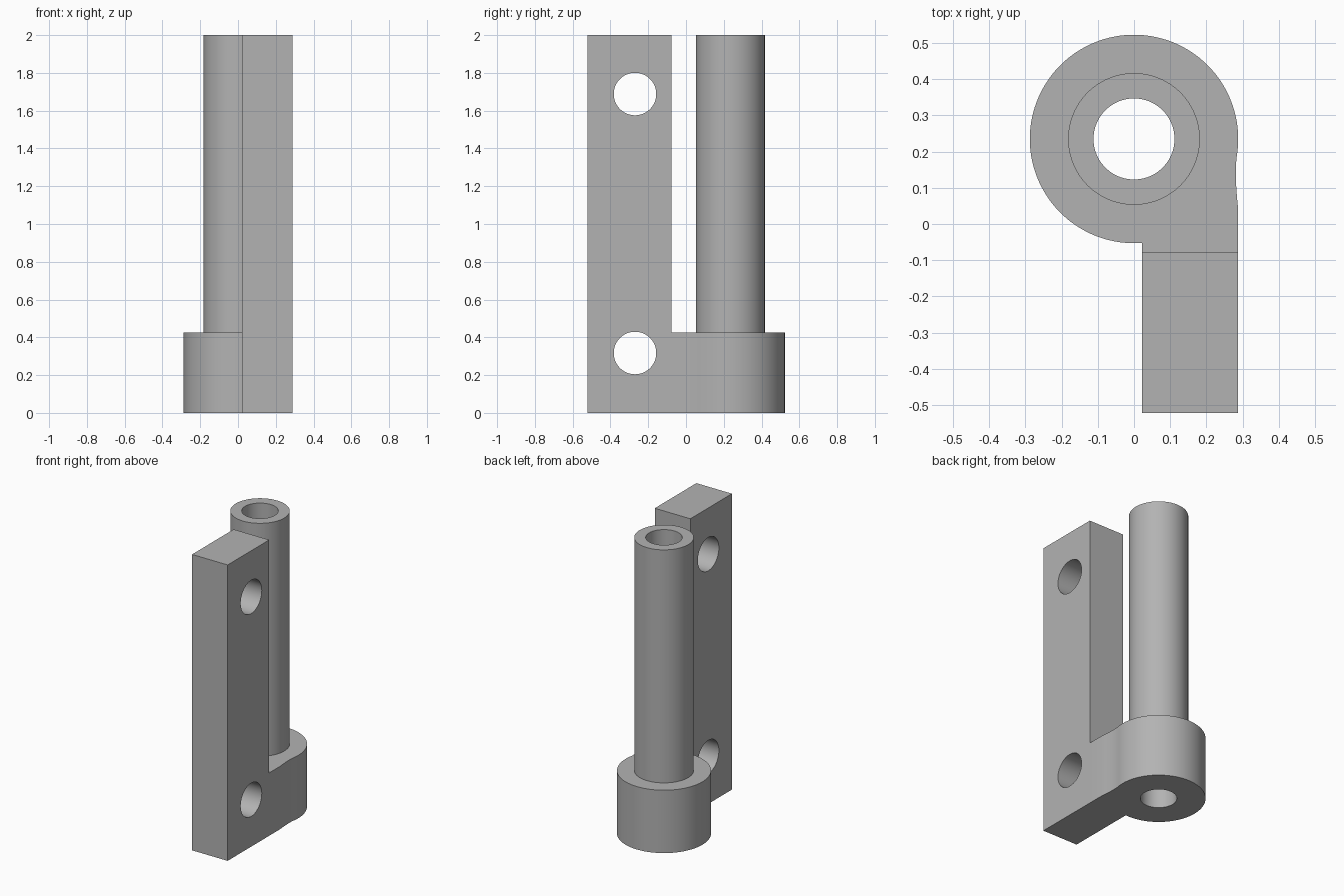
import bpy
import bmesh
import math

if "Cube" in bpy.data.objects:
    bpy.data.objects.remove(bpy.data.objects["Cube"])

PIN_Y = 0.235        # axis of the pin and knuckle
HEIGHT = 2.0
KNUCKLE_TOP = 0.425

steel = bpy.data.materials.new("grey steel")
steel.diffuse_color = (0.45, 0.45, 0.45, 1)
steel.use_nodes = True
steel.node_tree.nodes["Principled BSDF"].inputs["Base Color"].default_value = steel.diffuse_color


def prism(name, outline, z0, z1):
    """Extrude a closed xy outline from z0 to z1."""
    bm = bmesh.new()
    face = bm.faces.new([bm.verts.new((x, y, z0)) for x, y in outline])
    top = bmesh.ops.extrude_face_region(bm, geom=[face])["geom"]
    verts = [v for v in top if isinstance(v, bmesh.types.BMVert)]
    bmesh.ops.translate(bm, verts=verts, vec=(0, 0, z1 - z0))
    bmesh.ops.recalc_face_normals(bm, faces=bm.faces)
    mesh = bpy.data.meshes.new(name)
    bm.to_mesh(mesh)
    bm.free()
    mesh.materials.append(steel)
    obj = bpy.data.objects.new(name, mesh)
    bpy.context.collection.objects.link(obj)
    return obj


def arc(cx, cy, r, a0, a1, n):
    """Points on an arc, angles in degrees."""
    angles = [math.radians(a0 + (a1 - a0) * i / n) for i in range(n + 1)]
    return [(cx + r * math.cos(a), cy + r * math.sin(a)) for a in angles]


def circle(cx, cy, r, n=96):
    return arc(cx, cy, r, 0, 360, n)[:-1]


def combine(target, tool, operation):
    """Apply a boolean and discard the tool."""
    mod = target.modifiers.new(operation.lower(), 'BOOLEAN')
    mod.operation = operation
    mod.solver = 'EXACT'
    mod.object = tool
    bpy.context.view_layer.objects.active = target
    bpy.ops.object.modifier_apply(modifier=mod.name)
    bpy.data.objects.remove(tool)


# Tall mounting leaf
hinge = prism("hinge_half", [(0.022, -0.522), (0.288, -0.522),
                             (0.288, -0.078), (0.022, -0.078)], 0, HEIGHT)

# Knuckle: round boss blended into the leaf with a shallow hollow on the right
hollow = [(0.283, 0.18), (0.2815, 0.155), (0.2815, 0.125), (0.283, 0.095),
          (0.2855, 0.065), (0.288, 0.04)]
outline = arc(0, PIN_Y, 0.288, 274.4, -8, 96) + hollow
outline += [(0.288, -0.078), (0.022, -0.078)]
combine(hinge, prism("knuckle", outline, 0, KNUCKLE_TOP), 'UNION')

# Upright pin
combine(hinge, prism("pin", circle(0, PIN_Y, 0.182), 0.2, HEIGHT), 'UNION')

# Bore through the pin and knuckle
combine(hinge, prism("bore", circle(0, PIN_Y, 0.112), -0.1, HEIGHT + 0.1),
        'DIFFERENCE')

# Screw holes through the leaf
for z in (0.317, 1.688):
    hole = prism("screw_hole", circle(0, 0, 0.1125), -0.3, 0.6)
    hole.rotation_euler = (0, math.pi / 2, 0)
    hole.location = (0, -0.27, z)
    bpy.context.view_layer.update()
    combine(hinge, hole, 'DIFFERENCE')

# Smooth round walls, crisp rims
bpy.ops.object.select_all(action='DESELECT')
hinge.select_set(True)
bpy.context.view_layer.objects.active = hinge
bpy.ops.object.shade_smooth_by_angle(angle=math.radians(30))
